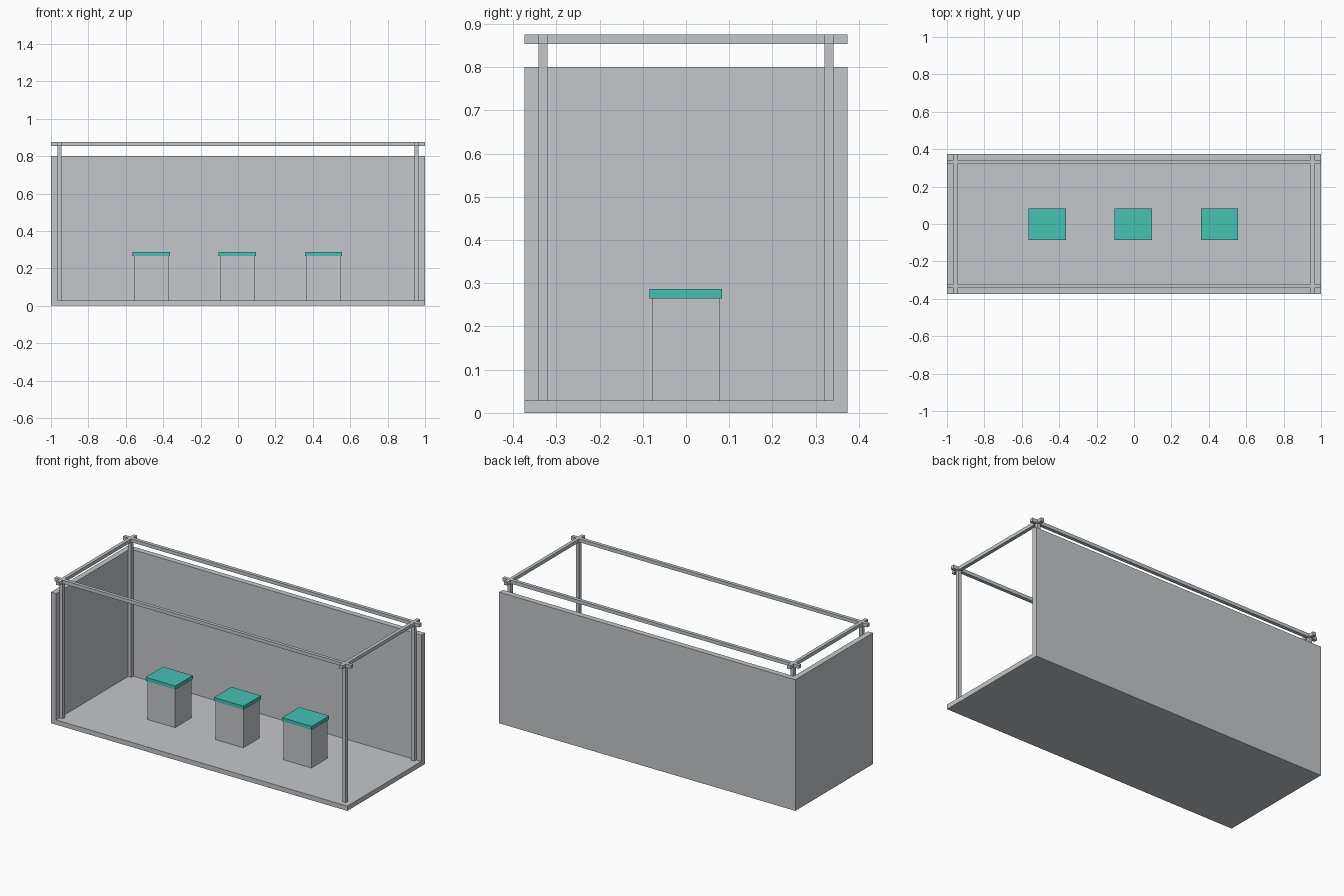
import bpy

if "Cube" in bpy.data.objects:
    bpy.data.objects.remove(bpy.data.objects["Cube"])


def material(name, rgb):
    m = bpy.data.materials.new(name)
    m.diffuse_color = (*rgb, 1)
    m.use_nodes = True
    m.node_tree.nodes["Principled BSDF"].inputs["Base Color"].default_value = m.diffuse_color
    return m


GREY = material("light grey", (0.55, 0.57, 0.59))
TEAL = material("teal", (0.058, 0.54, 0.45))


def box(name, x, y, z, mat=GREY):
    """Box from (min, max) ranges on each axis."""
    verts = [(a, b, c) for a in x for b in y for c in z]
    faces = [(0, 1, 3, 2), (4, 6, 7, 5), (0, 4, 5, 1),
             (2, 3, 7, 6), (0, 2, 6, 4), (1, 5, 7, 3)]
    me = bpy.data.meshes.new(name)
    me.from_pydata(verts, [], faces)
    me.materials.append(mat)
    ob = bpy.data.objects.new(name, me)
    bpy.context.collection.objects.link(ob)
    return ob


def around(c, half):
    return (c - half, c + half)


W, D = 1.0, 0.374          # half width and half depth
FLOOR, WALL, H = 0.029, 0.034, 0.80
BAR = 0.0105               # half thickness of the frame bars
PX, PY = 0.9555, 0.3305    # post centres
TOP = 0.875

# Floor and the two walls (back and left)
box("floor", (-W, W), (-D, D), (0, FLOOR))
box("back_wall", (-W, W), (D - WALL, D), (FLOOR, H))
box("left_wall", (-W, -W + WALL), (-D, D - WALL), (FLOOR, H))

# Frame: four posts, two long rails, two cross rails
rail_z = (TOP - 2 * BAR, TOP)
for sx in (-1, 1):
    for sy in (-1, 1):
        box("post", around(sx * PX, BAR), around(sy * PY, BAR), (FLOOR, rail_z[0]))
    box("cross_rail", around(sx * PX, BAR), (-D, D), rail_z)
for sy in (-1, 1):
    box("long_rail", (-W, W), around(sy * PY, BAR), rail_z)

# Three display plinths with teal tops
for i in (-1, 0, 1):
    cx = i * 0.46 - 0.003
    box("plinth", around(cx, 0.094), around(-0.001, 0.078), (FLOOR, 0.265))
    box("plinth_top", around(cx, 0.1), around(-0.001, 0.084), (0.265, 0.287), TEAL)
